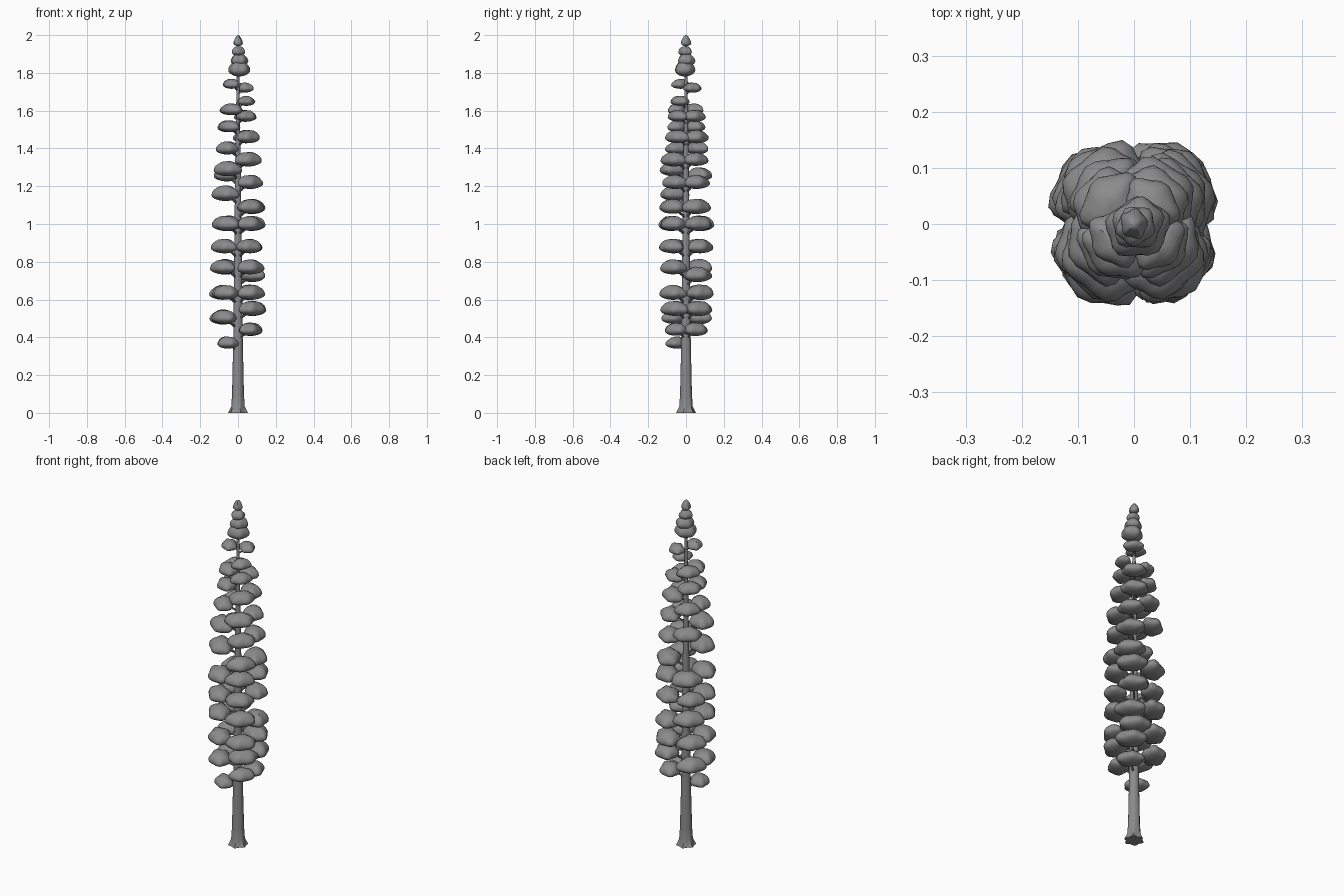
import bpy, bmesh, math, random
from mathutils import Vector

random.seed(4)
cube = bpy.data.objects.get("Cube")
if cube:
    bpy.data.objects.remove(cube, do_unlink=True)

grey = bpy.data.materials.new("plain grey")
grey.use_nodes = True
tone = (0.26, 0.26, 0.26, 1)
grey.diffuse_color = tone
grey.node_tree.nodes["Principled BSDF"].inputs["Base Color"].default_value = tone


def finish(name, bm):
    """Turn a bmesh into a smooth shaded object."""
    bmesh.ops.recalc_face_normals(bm, faces=bm.faces)
    mesh = bpy.data.meshes.new(name)
    bm.to_mesh(mesh)
    bm.free()
    mesh.materials.append(grey)
    obj = bpy.data.objects.new(name, mesh)
    bpy.context.collection.objects.link(obj)
    bpy.ops.object.select_all(action="DESELECT")
    obj.select_set(True)
    bpy.context.view_layer.objects.active = obj
    bpy.ops.object.shade_smooth_by_angle(angle=math.radians(40))


def lerp_table(table, z):
    """Straight-line lookup in a list of (height, value)."""
    for (za, va), (zb, vb) in zip(table, table[1:]):
        if z <= zb:
            return va + (vb - va) * max(0, z - za) / (zb - za)
    return table[-1][1]


def tube(bm, rings, sides, flute=lambda i: 0):
    """Skin rings of (centre, radius) and close both ends."""
    axis = (rings[-1][0] - rings[0][0]).normalized()
    u = axis.orthogonal().normalized()
    v = axis.cross(u)
    loops = []
    for i, (centre, radius) in enumerate(rings):
        loop = []
        for k in range(sides):
            a = math.tau * k / sides
            r = radius * (1 + flute(i) * math.cos(6 * a))
            loop.append(bm.verts.new(centre + u * r * math.cos(a) + v * r * math.sin(a)))
        loops.append(loop)
    for low, high in zip(loops, loops[1:]):
        for k in range(sides):
            n = (k + 1) % sides
            bm.faces.new((low[k], low[n], high[n], high[k]))
    bm.faces.new(loops[0])
    bm.faces.new(loops[-1])


def clump(bm, centre, depth, width, top, bottom, facing, point=0):
    """Lobed dome of leaves: depth along its facing, width across it."""
    phase = random.uniform(0, math.tau)
    c, s = math.cos(facing), math.sin(facing)
    for vert in bmesh.ops.create_icosphere(bm, subdivisions=3, radius=1)["verts"]:
        x, y, z = vert.co
        a = math.atan2(y, x)
        flat = math.hypot(x, y)
        lobe = 1 + 0.08 * flat * math.cos(5 * a + phase)
        if z > 0:
            bump = 1 + 0.15 * flat * math.sin(4 * a + phase)
            height = top * bump * (z ** 1.1 + point * z ** 6)
        else:
            height = -bottom * abs(z)
        px, py = x * depth * lobe, y * width * lobe
        vert.co = centre + Vector((px * c - py * s, px * s + py * c, height))


# Trunk with a short flared, fluted foot
TRUNK = [(0, 0.048), (0.015, 0.041), (0.035, 0.035), (0.1, 0.031), (0.4, 0.025),
         (0.8, 0.021), (1.2, 0.016), (1.6, 0.01), (1.95, 0.004)]
bm = bmesh.new()
tube(bm, [(Vector((0, 0, z)), r) for z, r in TRUNK], 24,
     lambda i: 0.13 if i < 2 else 0.05 if i < 4 else 0)
finish("trunk", bm)

# Compass of the pads: f/b = front/back, l/r = left/right, in degrees
BEARING = {"bl": 45, "br": 135, "fr": 225, "fl": 315}
TIERS = [
    (0.37, "fr"), (0.44, "bl fl"), (0.505, "fr br"), (0.55, "bl fl"),
    (0.635, "fr br bl fl"), (0.73, "bl"), (0.77, "fr br fl"),
    (0.88, "fr br bl fl"), (1.0, "fr br bl fl"), (1.09, "fl bl"),
    (1.16, "fr"), (1.22, "bl fl"), (1.26, "br"), (1.29, "fr"), (1.34, "bl fl"),
    (1.4, "fr br"), (1.46, "bl fl"), (1.515, "fr br"), (1.57, "bl fl"),
    (1.605, "fr br"), (1.65, "fl"), (1.72, "bl"), (1.74, "fr"),
]
REACH = [(0.37, 0.075), (0.44, 0.084), (0.51, 0.1), (1.1, 0.094), (1.3, 0.086),
         (1.5, 0.066), (1.75, 0.046)]
SIZE = [(0.37, 0.05), (0.44, 0.052), (0.51, 0.06), (1.25, 0.06), (1.5, 0.05),
        (1.75, 0.038)]

leaves, limbs = bmesh.new(), bmesh.new()
for z, names in TIERS:
    for name in names.split():
        facing = math.radians(BEARING[name] + random.uniform(-9, 9))
        reach = lerp_table(REACH, z) * random.uniform(0.95, 1.04)
        size = lerp_table(SIZE, z) * random.uniform(0.95, 1.06)
        centre = Vector((reach * math.cos(facing), reach * math.sin(facing), z))
        clump(leaves, centre - Vector((0, 0, size * 0.1)), size, size * 1.3,
              size * 0.8, size * 0.5, facing)
        # Rising branch from the trunk into the pad
        root = Vector((0, 0, z - 0.5 * reach - 0.01))
        thick = 0.09 * size
        tube(limbs, [(root, thick * 1.3), (root.lerp(centre, 0.55), thick),
                     (centre, thick * 0.6)], 8)
finish("foliage_pads", leaves)
finish("branches", limbs)

# Overlapping crown ending in a point
bm = bmesh.new()
CROWN = [(1.815, 0.052), (1.863, 0.043), (1.91, 0.033), (1.957, 0.024)]
for z, radius in CROWN:
    last = z == CROWN[-1][0]
    shift = 0 if last else 0.009
    spot = Vector((random.uniform(-shift, shift), random.uniform(-shift, shift), z))
    clump(bm, spot, radius, radius * 1.1, 0.0345 if last else radius * 0.95,
          radius * 0.65, random.uniform(0, math.tau), 0.25 if last else 0)
finish("crown_top", bm)
